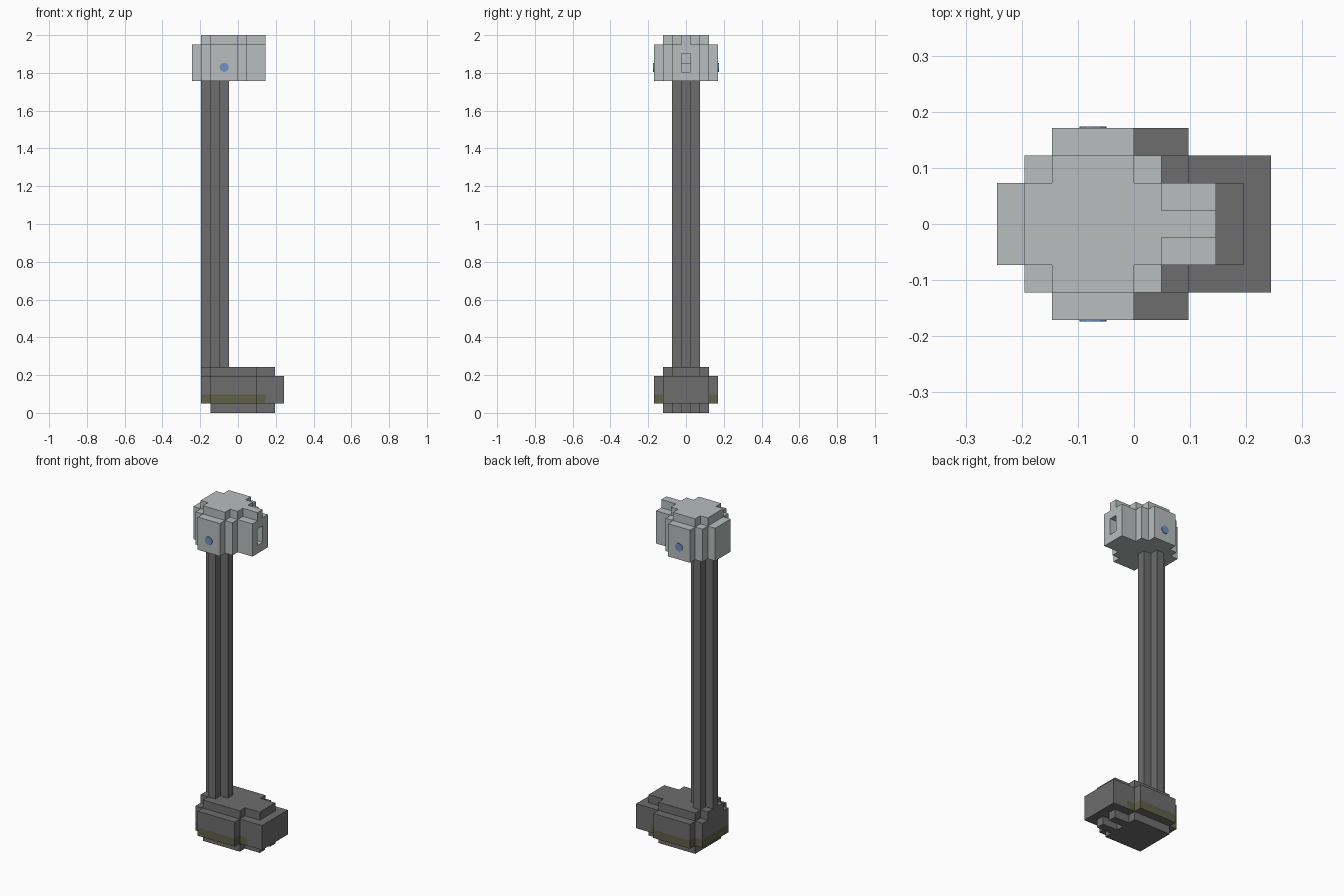
import bpy, bmesh, math
from mathutils import Vector

if "Cube" in bpy.data.objects:
    bpy.data.objects.remove(bpy.data.objects["Cube"], do_unlink=True)

U = 2 / 41  # size of one block


def material(name, rgb):
    m = bpy.data.materials.new(name)
    m.use_nodes = True
    col = (*rgb, 1)
    m.diffuse_color = col
    m.node_tree.nodes["Principled BSDF"].inputs["Base Color"].default_value = col
    return m


light_grey = material("light_grey", (0.48, 0.51, 0.51))
dark_grey = material("dark_grey", (0.155, 0.155, 0.155))
olive = material("olive", (0.115, 0.115, 0.065))
blue = material("blue", (0.16, 0.28, 0.56))


def blocks(*slabs):
    """Cells from slabs (x0, x1, y reach either side of the middle, z0, z1)."""
    return {(x, y, z) for x0, x1, r, z0, z1 in slabs
            for x in range(x0, x1) for y in range(-r, r + 1) for z in range(z0, z1)}


# Head: stepped round body, smaller cap, slot in the nose
head = blocks((-5, -4, 1, 36, 40), (-4, -3, 2, 36, 40), (-3, 0, 3, 36, 40),
              (0, 1, 2, 36, 40), (1, 3, 1, 36, 40),
              (-4, -3, 1, 40, 41), (-3, 0, 2, 40, 41), (0, 1, 1, 40, 41), (1, 3, 0, 40, 41))
head -= blocks((2, 3, 0, 37, 38), (1, 3, 0, 38, 39))

# Shaft: plus-shaped section
shaft = blocks((-4, -1, 0, 5, 36), (-3, -2, 1, 5, 36))

# Foot: forked sole, wide middle, smaller top
foot = blocks((-3, 2, 2, 0, 1), (2, 4, 1, 0, 1),
              (-4, -3, 2, 1, 4), (-3, 2, 3, 1, 4), (2, 5, 2, 1, 4),
              (-4, -3, 1, 4, 5), (-3, 2, 2, 4, 5), (2, 4, 1, 4, 5))
foot -= blocks((2, 4, 0, 0, 1))

solid = head | shaft | foot
AXES = [Vector(v) for v in ((1, 0, 0), (0, 1, 0), (0, 0, 1))]


def build(name, cells, mats, rule=lambda cell, normal: 0):
    """Skin the cells with their exposed faces only and merge flat areas."""
    bm = bmesh.new()
    for cell in cells:
        for i in range(3):
            for s in (-1, 1):
                n = AXES[i] * s
                if tuple(int(a + b) for a, b in zip(cell, n)) in solid:
                    continue
                a, b = AXES[(i + 1) % 3] / 2, AXES[(i + 2) % 3] / 2 * s
                c = Vector(cell) + Vector((0.5, 0, 0.5)) + n / 2
                f = bm.faces.new([bm.verts.new((c + d) * U)
                                  for d in (-a - b, a - b, a + b, b - a)])
                f.material_index = rule(cell, n)
    bmesh.ops.remove_doubles(bm, verts=bm.verts[:], dist=U / 100)
    bmesh.ops.dissolve_limit(bm, angle_limit=0.01, verts=bm.verts[:],
                             edges=bm.edges[:], delimit={'MATERIAL'})
    me = bpy.data.meshes.new(name)
    bm.to_mesh(me)
    bm.free()
    for m in mats:
        me.materials.append(m)
    ob = bpy.data.objects.new(name, me)
    bpy.context.collection.objects.link(ob)


build("head", head, [light_grey])
build("shaft", shaft, [dark_grey])
# Olive band low on the sides of the foot
build("foot", foot, [dark_grey, olive],
      lambda cell, n: int(cell[2] == 1 and cell[0] < 3 and n.z == 0))

# Round blue eyes on both sides of the head
for name, side in (("front_eye", -1), ("back_eye", 1)):
    bpy.ops.mesh.primitive_cylinder_add(
        vertices=12, radius=U / 2, depth=0.006,
        location=(-1.5 * U, side * 3.5 * U, 37.5 * U), rotation=(math.pi / 2, 0, 0))
    eye = bpy.context.object
    eye.name = name
    eye.data.materials.append(blue)
